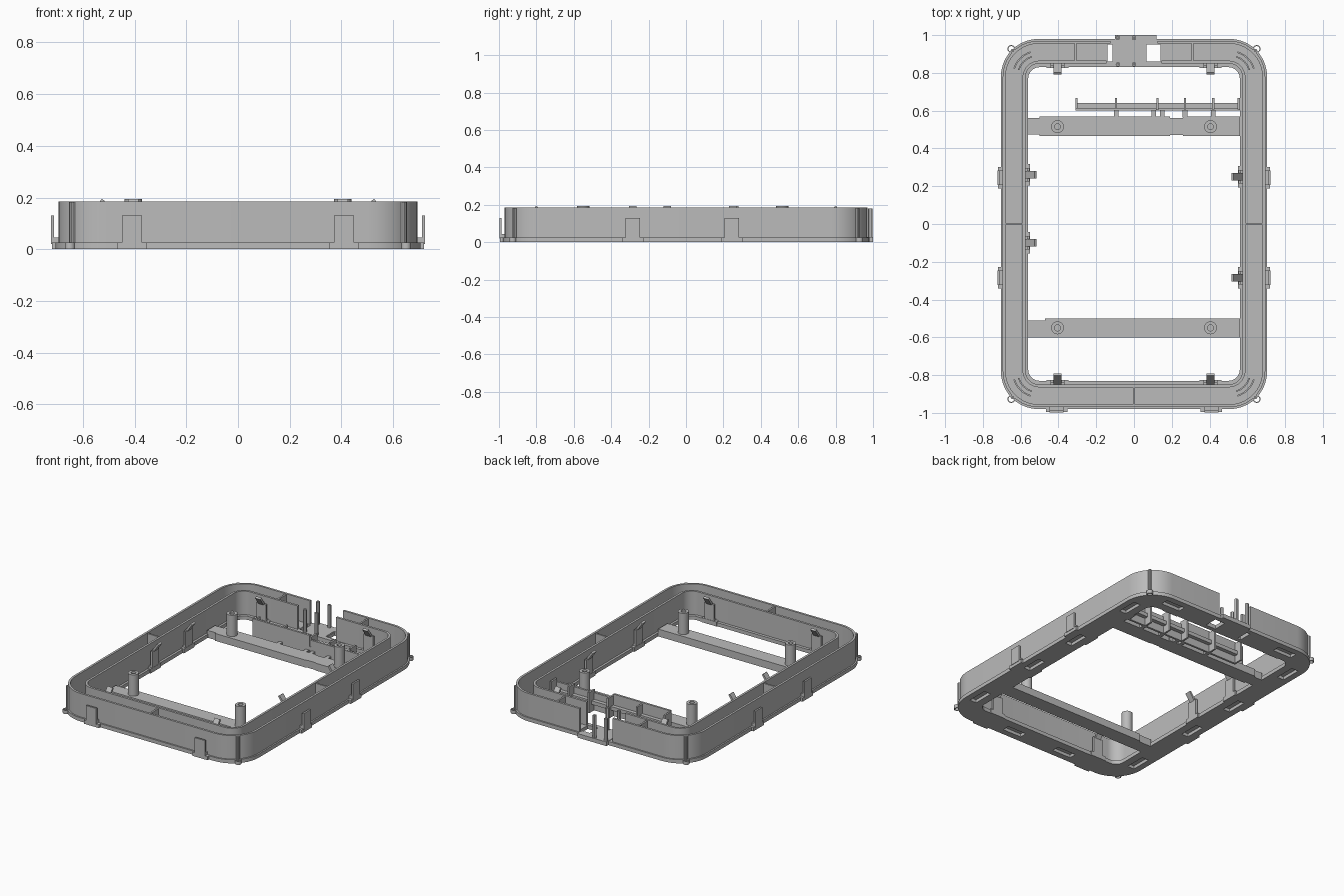
import bpy, bmesh, math
from mathutils import Matrix, Vector

if "Cube" in bpy.data.objects:
    bpy.data.objects.remove(bpy.data.objects["Cube"])

grey = bpy.data.materials.new("plain grey")
grey.diffuse_color = (0.5, 0.5, 0.5, 1)
grey.use_nodes = True
grey.node_tree.nodes["Principled BSDF"].inputs["Base Color"].default_value = grey.diffuse_color
rounded = []


def finish(name, bm, smooth=False):
    bmesh.ops.recalc_face_normals(bm, faces=bm.faces)
    me = bpy.data.meshes.new(name)
    bm.to_mesh(me)
    bm.free()
    me.materials.append(grey)
    ob = bpy.data.objects.new(name, me)
    bpy.context.collection.objects.link(ob)
    if smooth:
        rounded.append(ob)
    return ob


def boxes(name, spans, mat=Matrix()):
    """One object from several (x0, x1, y0, y1, z0, z1) blocks."""
    bm = bmesh.new()
    for x0, x1, y0, y1, z0, z1 in spans:
        m = Matrix.Translation(((x0 + x1) / 2, (y0 + y1) / 2, (z0 + z1) / 2))
        m = mat @ m @ Matrix.Diagonal((x1 - x0, y1 - y0, z1 - z0, 1))
        bmesh.ops.create_cube(bm, size=1, matrix=m)
    return finish(name, bm)


def arc(cx, cy, r, a0, a1, n=10):
    return [(cx + r * math.cos(math.radians(a0 + (a1 - a0) * i / n)),
             cy + r * math.sin(math.radians(a0 + (a1 - a0) * i / n))) for i in range(n + 1)]


def outline(hx, hy, r, gap=0):
    """Rounded rectangle, clockwise from the back; optionally open at the back."""
    pts = [(gap, hy)] if gap else []
    for sx, sy, a in ((1, 1, 90), (1, -1, 0), (-1, -1, -90), (-1, 1, -180)):
        pts += arc(sx * (hx - r), sy * (hy - r), r, a, a - 90)
    return pts + ([(-gap, hy)] if gap else [])


def band(name, outer, inner, z0, z1, closed=True):
    """Solid strip between two matching 2D paths."""
    bm = bmesh.new()
    rows = [[bm.verts.new((x, y, z)) for x, y in pts]
            for pts, z in ((outer, z0), (outer, z1), (inner, z1), (inner, z0))]
    n = len(outer)
    for k in range(4):
        a, b = rows[k], rows[(k + 1) % 4]
        for i in range(n if closed else n - 1):
            j = (i + 1) % n
            bm.faces.new((a[i], a[j], b[j], b[i]))
    if not closed:
        bm.faces.new([r[0] for r in rows])
        bm.faces.new([r[-1] for r in rows])
    return finish(name, bm, True)


def tube(name, x, y, r, hole, z0, z1, n=20):
    return band(name, arc(x, y, r, 0, 360, n)[:-1], arc(x, y, hole, 0, 360, n)[:-1], z0, z1)


def facing(x, y, deg):
    return Matrix.Translation((x, y, 0)) @ Matrix.Rotation(math.radians(deg), 4, 'Z')


# Base ring with recesses underneath and openings beside the back notch
base = band("base_ring", outline(.705, .98, .2), outline(.56, .83, .06), 0, .025)
cuts = []
for s in (-1, 1):
    for y in (-.72, -.2, .2, .72):
        cuts.append((s * .637 - .025, s * .637 + .025, y - .07, y + .07, -.02, .021))
    for x, y in ((.2, -.912), (.45, .912)):
        cuts.append((s * x - .07, s * x + .07, y - .025, y + .025, -.02, .021))
cuts += [(-.14, -.115, .86, .95, -.02, .06), (.065, .14, .86, .95, -.02, .06)]
cutter = boxes("base_cutter", cuts)
cutter.hide_render = True
cutter.display_type = 'WIRE'
mod = base.modifiers.new("openings", 'BOOLEAN')
mod.operation = 'DIFFERENCE'
mod.solver = 'EXACT'
mod.object = cutter

# Double wall, open at the back notch
band("outer_wall", outline(.695, .97, .19, .125), outline(.68, .955, .175, .125), .02, .185, False)
band("inner_wall", outline(.59, .865, .09, .145), outline(.575, .85, .075, .145), .02, .185, False)

# Thin ribs across the channel
ribs = [(-.006, .006, -.96, -.86, .02, .18)]
for s in (-1, 1):
    ribs.append((s * .635 - .05, s * .635 + .05, -.006, .006, .02, .18))
    ribs.append((s * .31 - .006, s * .31 + .006, .86, .96, .02, .18))
boxes("channel_ribs", ribs)

# Corner guides inside the channel, and ring-shaped ears outside
for sx in (-1, 1):
    for sy in (-1, 1):
        mid = math.degrees(math.atan2(sy, sx))
        cx, cy = sx * .51, sy * .785
        for r in (.105, .13):
            band("corner_guide", arc(cx, cy, r + .004, mid - 28, mid + 28, 6),
                 arc(cx, cy, r - .004, mid - 28, mid + 28, 6), .02, .06, False)
        tube("corner_ear", sx * .65, sy * .927, .02, .015, 0, .025)
        tube("corner_bead", sx * .641, sy * .916, .012, .004, .02, .183, 10)

# Cross bars with hollow standoffs
boxes("back_bar", [(-.5, .19, .465, .57, 0, .05), (.19, .26, .47, .562, 0, .05),
                   (.26, .56, .465, .57, 0, .05), (-.565, -.5, .475, .56, 0, .05)])
boxes("front_bar", [(-.47, .56, -.6, -.5, 0, .05), (-.565, -.47, -.6, -.51, 0, .05)])
for x in (-.405, .405):
    for y in (.515, -.55):
        tube("standoff", x, y, .034, .016, .045, .195)

# Upright divider strip behind the back bar
strip = [(-.31, .56, .6, .64, .05, .075), (-.31, .12, .6, .614, .0, .15),
         (.13, .56, .6, .614, .0, .12)]
for x in (-.305, -.095, .125, .27, .42, .555):
    strip.append((x - .006, x + .006, .605, .668, 0, .14))
for x in (-.095, .105, .15, .27, .42):
    strip.append((x - .012, x + .012, .565, .605, 0, .05))
boxes("divider_strip", strip)

# Plate and locating pins in the back notch
boxes("notch_plate", [(-.1, .06, .83, 1, 0, .028), (.06, .12, .83, .86, 0, .028),
                      (.06, .12, .95, 1, 0, .028)])
for x in (-.085, 0):
    for y in (.845, .985):
        tube("notch_pin", x, y, .012, .004, .02, .18, 12)

# Outer snap tabs: local -y points away from the frame
for x, y, d in ((-.41, -.97, 0), (.41, -.97, 0), (.695, .245, 90), (.695, -.285, 90),
                (-.695, .245, -90), (-.695, -.285, -90)):
    boxes("outer_tab", [(-.057, .057, -.025, .005, 0, .025),
                        (-.038, .038, -.028, -.016, .02, .13),
                        (-.038, .038, -.02, .002, .02, .045)], facing(x, y, d))

# Inner clips: local -y points into the opening
for x, y, d in ((-.405, .845, 0), (.405, .845, 0), (-.405, -.845, 180), (.405, -.845, 180),
                (-.57, .26, 90), (-.57, -.1, 90), (.57, .25, -90), (.57, -.285, -90)):
    m = facing(x, y, d)
    boxes("inner_clip", [(-.057, .057, -.02, .01, 0, .03),
                         (-.036, .036, -.018, -.004, .02, .14),
                         (-.036, .036, -.008, .005, .02, .04)], m)
    tilt = Matrix.Translation((0, -.02, .15)) @ Matrix.Rotation(math.radians(35), 4, 'X')
    boxes("clip_hook", [(-.02, .02, -.007, .007, -.035, .05)], m @ tilt)

# Smooth the rounded parts, keep the edges crisp
bpy.ops.object.select_all(action='DESELECT')
for ob in rounded:
    ob.select_set(True)
bpy.context.view_layer.objects.active = rounded[0]
bpy.ops.object.shade_smooth_by_angle(angle=math.radians(30))
